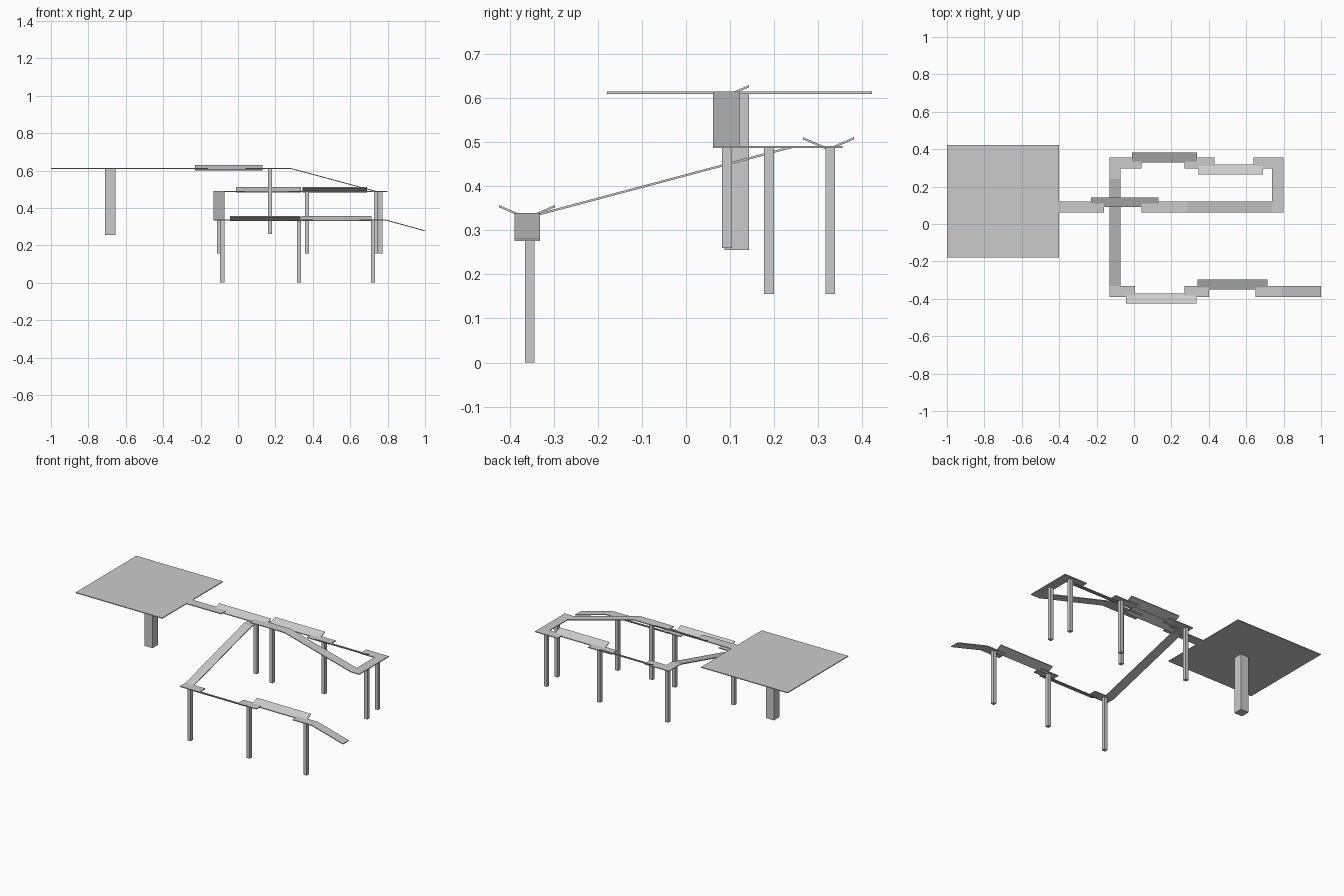
import bpy

if "Cube" in bpy.data.objects:
    bpy.data.objects.remove(bpy.data.objects["Cube"])

T = 0.005  # deck thickness


def mesh(name, verts, faces):
    me = bpy.data.meshes.new(name)
    me.from_pydata(verts, [], faces)
    me.update()
    ob = bpy.data.objects.new(name, me)
    bpy.context.collection.objects.link(ob)
    return ob


def slab(name, quad, t=T):
    """Solid slab below a counter-clockwise top quad."""
    verts = [(x, y, z - t) for x, y, z in quad] + list(quad)
    sides = [(i, (i + 1) % 4, 4 + (i + 1) % 4, 4 + i) for i in range(4)]
    return mesh(name, verts, [(3, 2, 1, 0), (4, 5, 6, 7)] + sides)


def flat(name, x0, x1, y0, y1, z):
    return slab(name, [(x0, y0, z), (x1, y0, z), (x1, y1, z), (x0, y1, z)])


def banked(name, x0, x1, y0, y1, z0, z1):
    """Plank tilted about x."""
    return slab(name, [(x0, y0, z0), (x1, y0, z0), (x1, y1, z1), (x0, y1, z1)])


def ramp_x(name, x0, x1, y0, y1, z0, z1):
    return slab(name, [(x0, y0, z0), (x1, y0, z1), (x1, y1, z1), (x0, y1, z0)])


def post(name, x, y, z0, z1, w=0.022):
    h = w / 2
    return slab(name, [(x - h, y - h, z1), (x + h, y - h, z1),
                       (x + h, y + h, z1), (x - h, y + h, z1)], z1 - z0)


A, B, C = 0.614, 0.491, 0.339  # deck heights of the three levels

# Top level: platform, walkway, banked plank, ramp down
flat("start_platform", -1.0, -0.4, -0.179, 0.422, A)
flat("upper_walkway", -0.4, -0.16, 0.061, 0.121, A)
banked("upper_banked_plank", -0.23, 0.13, 0.09, 0.143, 0.606, 0.629)
flat("upper_landing", 0.04, 0.28, 0.061, 0.121, A)
ramp_x("upper_ramp", 0.28, 0.738, 0.061, 0.121, A, B)

# Middle level: U-turn and two banked planks
flat("middle_turn", 0.738, 0.798, 0.061, 0.355, B)
flat("middle_entry", 0.64, 0.738, 0.297, 0.355, B)
banked("middle_banked_plank_inner", 0.345, 0.69, 0.265, 0.318, 0.511, 0.488)
flat("middle_step", 0.27, 0.43, 0.297, 0.355, B)
banked("middle_banked_plank_outer", -0.01, 0.337, 0.328, 0.381, 0.488, 0.511)
flat("middle_exit", -0.073, 0.04, 0.297, 0.355, B)
flat("middle_corner", -0.131, -0.073, 0.24, 0.355, B)

# Long cross ramp down to the lowest level
banked("cross_ramp", -0.131, -0.073, -0.331, 0.24, C, B)

# Lower level: banked planks and exit ramp
flat("lower_entry", -0.131, 0.005, -0.389, -0.331, C)
banked("lower_banked_plank_outer", -0.043, 0.333, -0.424, -0.371, 0.357, 0.334)
flat("lower_step", 0.27, 0.4, -0.389, -0.331, C)
banked("lower_banked_plank_inner", 0.34, 0.715, -0.35, -0.297, 0.334, 0.357)
flat("lower_exit", 0.65, 0.785, -0.389, -0.331, C)
ramp_x("exit_ramp", 0.785, 1.0, -0.389, -0.331, C, 0.28)

# Supports
post("platform_support", -0.682, 0.115, 0.255, A - T, 0.056)
post("upper_support", 0.171, 0.093, 0.26, A - T)
for i, (x, y) in enumerate([(0.762, 0.188), (0.738, 0.327), (0.369, 0.327), (-0.102, 0.327)]):
    post(f"middle_support_{i + 1}", x, y, 0.155, B - T)
for i, x in enumerate([-0.084, 0.326, 0.721]):
    post(f"lower_support_{i + 1}", x, -0.354, 0.0, C - T)
